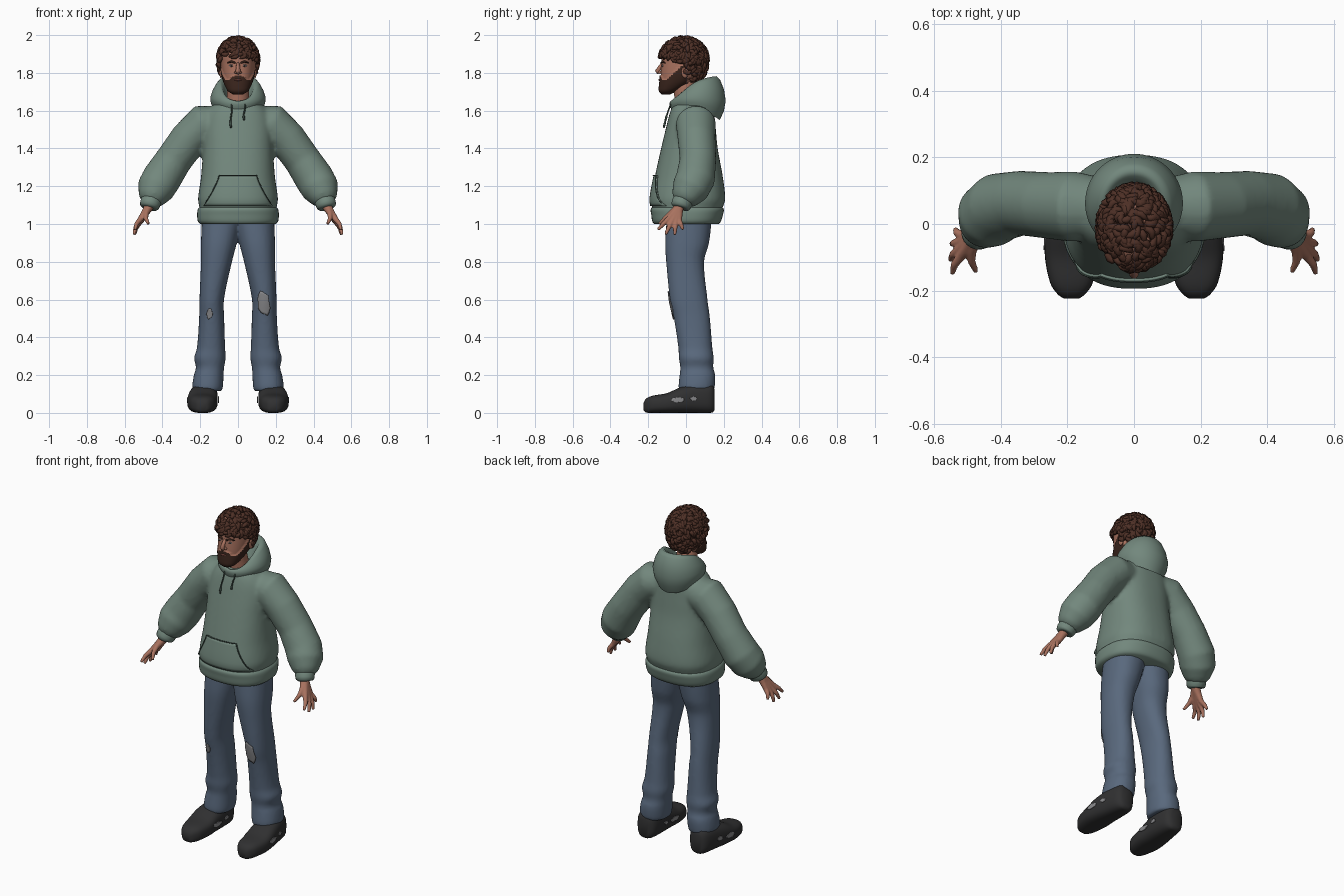
import bpy, bmesh, math, random
from mathutils import Vector

random.seed(4)
cube = bpy.data.objects.get("Cube")
if cube:
    bpy.data.objects.remove(cube, do_unlink=True)


def material(name, *rgb):
    m = bpy.data.materials.new(name)
    m.use_nodes = True
    m.diffuse_color = (*rgb, 1)
    m.node_tree.nodes["Principled BSDF"].inputs["Base Color"].default_value = (*rgb, 1)
    return m


GREEN = material("sage_green", .17, .245, .205)
SEAM = material("dark_green", .05, .08, .065)
DENIM = material("denim_blue", .1, .14, .205)
GREY = material("worn_grey", .25, .25, .26)
BLACK = material("shoe_black", .03, .03, .031)
HAIR = material("hair_brown", .075, .029, .019)
BEARD = material("beard_brown", .042, .018, .012)
SKIN = material("skin", .4, .17, .115)
LIP = material("lip", .25, .08, .065)


def finish(bm, name, mats, voxel=0, smooth=3, plate=0, subsurf=0):
    bmesh.ops.recalc_face_normals(bm, faces=bm.faces)
    me = bpy.data.meshes.new(name)
    bm.to_mesh(me)
    bm.free()
    for m in mats:
        me.materials.append(m)
    me.polygons.foreach_set("use_smooth", [True] * len(me.polygons))
    ob = bpy.data.objects.new(name, me)
    bpy.context.collection.objects.link(ob)
    if voxel:
        r = ob.modifiers.new("blend", "REMESH")
        r.mode, r.voxel_size, r.use_smooth_shade = "VOXEL", voxel, True
        ob.modifiers.new("soften", "SMOOTH").iterations = smooth
    if plate:
        ob.modifiers.new("plate", "SOLIDIFY").thickness = plate
    if subsurf:
        s = ob.modifiers.new("round", "SUBSURF")
        s.levels = s.render_levels = subsurf
    return ob


def grid(bm, rings, closed=True, cap=True):
    vs = [[bm.verts.new(p) for p in ring] for ring in rings]
    n = len(vs[0])
    for a, b in zip(vs, vs[1:]):
        for i in range(n if closed else n - 1):
            j = (i + 1) % n
            bm.faces.new((a[i], a[j], b[j], b[i]))
    if cap:
        bm.faces.new(vs[0])
        bm.faces.new(vs[-1])


def section(rows, t):
    """Smoothly interpolated (u0, u1, v0, v1) at position t of a row list."""
    t = min(max(t, rows[0][0]), rows[-1][0])
    i = max(k for k in range(len(rows) - 1) if rows[k][0] <= t)
    a, b = rows[i], rows[i + 1]
    p, q = rows[max(i - 1, 0)], rows[min(i + 2, len(rows) - 1)]
    h = b[0] - a[0]
    f = (t - a[0]) / h
    out = []
    for k in range(1, 5):
        m, w = (b[k] - p[k]) / (b[0] - p[0]) * h, (q[k] - a[k]) / (q[0] - a[0]) * h
        d = b[k] - a[k]
        out.append(a[k] + f * (m + f * (3 * d - 2 * m - w + f * (m + w - 2 * d))))
    return out


def loft(bm, rows, place, steps=40, sides=40, n=2.2):
    rings = []
    for k in range(steps + 1):
        t = rows[0][0] + (rows[-1][0] - rows[0][0]) * k / steps
        u0, u1, v0, v1 = section(rows, t)
        ring = []
        for i in range(sides):
            c, s = math.cos(math.tau * i / sides), math.sin(math.tau * i / sides)
            c, s = (math.copysign(abs(x) ** (2 / n), x) for x in (c, s))
            ring.append(place((u0 + u1 + c * (u1 - u0)) / 2, (v0 + v1 + s * (v1 - v0)) / 2, t))
        rings.append(ring)
    grid(bm, rings)


def surface(rows, t, u, side=-1, n=2.2):
    u0, u1, v0, v1 = section(rows, t)
    x = min(abs(2 * u - u0 - u1) / (u1 - u0), 1)
    return (v0 + v1 + side * (v1 - v0) * (1 - x ** n) ** (1 / n)) / 2


def patch(bm, rows, place, t0, u0, dt, du, side=-1, lift=.003, n=2.2):
    edge = [random.uniform(.75, 1.1) for _ in range(18)]
    rings = []
    for k in (.15, .5, .8, 1):
        ring = []
        for i, e in enumerate(edge):
            a = math.tau * i / len(edge)
            t, u = t0 + dt * k * e * math.sin(a), u0 + du * k * e * math.cos(a)
            ring.append(place(u, surface(rows, t, u, side, n) + side * lift, t))
        rings.append(ring)
    grid(bm, rings)
    bm.faces.remove(bm.faces[:][-1]) if len(bm.faces[:][-1].verts) == len(edge) else None


def tube(bm, path, radii, sides=12):
    path = [Vector(p) for p in path]
    side, old, rings = None, None, []
    for i, p in enumerate(path):
        d = (path[min(i + 1, len(path) - 1)] - path[max(i - 1, 0)]).normalized()
        side = d.orthogonal().normalized() if side is None else old.rotation_difference(d) @ side
        old, up = d, d.cross(side)
        angles = [math.tau * k / sides for k in range(sides)]
        rings.append([p + radii[i] * (side * math.cos(a) + up * math.sin(a)) for a in angles])
    grid(bm, rings)


def ball(bm, c, size):
    vs = bmesh.ops.create_uvsphere(bm, u_segments=16, v_segments=10, radius=1)["verts"]
    for v in vs:
        v.co = Vector(c) + Vector(a * b for a, b in zip(v.co, size))
    return vs


def upright(s=1):
    return lambda u, v, t: (s * u, v, t)


# Hoodie body and sleeves, blended into one surface
torso = [(1.03, -.2, .2, -.165, .17), (1.09, -.205, .205, -.18, .195), (1.13, -.212, .212, -.186, .208),
         (1.25, -.196, .196, -.165, .195), (1.4, -.185, .185, -.132, .168), (1.5, -.182, .182, -.108, .158),
         (1.58, -.165, .165, -.088, .15), (1.63, -.13, .13, -.07, .14), (1.66, -.08, .08, -.05, .1)]
sleeve = [(.08, .05, 1.54), (.18, .052, 1.53), (.26, .056, 1.45), (.34, .063, 1.34), (.405, .05, 1.24),
          (.437, .022, 1.185), (.458, -.01, 1.135), (.466, -.02, 1.115)]
bm = bmesh.new()
loft(bm, torso, upright(), n=2.4)
for s in (1, -1):
    tube(bm, [(s * x, y, z) for x, y, z in sleeve], [.085, .106, .1, .097, .104, .1, .072, .05], 24)
finish(bm, "hoodie", [GREEN], .012, 4)

# Ribbed hem and cuffs
hem = [(1, -.2, .2, -.168, .172), (1.012, -.212, .212, -.178, .184), (1.05, -.216, .216, -.184, .196),
       (1.08, -.212, .212, -.187, .2), (1.092, -.2, .2, -.175, .185)]
bm = bmesh.new()
loft(bm, hem, upright(), 10, 48, 2.4)
finish(bm, "hoodie_hem", [GREEN])
bm = bmesh.new()
for s in (1, -1):
    cuff = [(.452, -.005, 1.145), (.457, -.011, 1.13), (.468, -.028, 1.1), (.471, -.033, 1.09), (.472, -.034, 1.086)]
    tube(bm, [(s * x, y, z) for x, y, z in cuff], [.048, .056, .053, .048, .035], 20)
finish(bm, "sleeve_cuffs", [GREEN])

# Lowered hood: inner wall, rim, bulge and tuck, each as front / side / back
hood = [((.055, 1.6), (.05, 1.62), (.04, 1.64)), ((.085, 1.635), (.065, 1.69), (.075, 1.7)),
        ((.103, 1.652), (.085, 1.745), (.115, 1.79)), ((.114, 1.652), (.108, 1.74), (.15, 1.785)),
        ((.12, 1.635), (.156, 1.665), (.197, 1.645)), ((.108, 1.605), (.13, 1.62), (.15, 1.55))]
rings = []
for keys in hood:
    ring = []
    for i in range(40):
        a = math.tau * i / 40
        t = (1 - math.cos(a)) / 2
        w = ((1 - t) * (1 - 2 * t), 4 * t * (1 - t), t * (2 * t - 1))
        r, z = (sum(k[c] * f for k, f in zip(keys, w)) for c in (0, 1))
        ring.append((r * math.sin(a), .03 - r * math.cos(a), z))
    rings.append(ring)
bm = bmesh.new()
grid(bm, rings, cap=False)
finish(bm, "hood", [GREEN], subsurf=1)


# Front pocket with seams
def pocket_point(u, v, lift):
    x, z = u * (.1 + .083 * (1 - v) ** 1.3), 1.095 + .162 * v
    return (x, surface(torso, z, x, n=2.4) - lift, z)


bm = bmesh.new()
grid(bm, [[pocket_point(i / 10, k / 10, .008) for i in range(-10, 11)] for k in range(11)], False, False)
finish(bm, "front_pocket", [GREEN], plate=.008)
bm = bmesh.new()
for s in (1, -1):
    tube(bm, [pocket_point(s, k / 10, .011) for k in range(1, 11)], [.0028] * 10, 6)
tube(bm, [pocket_point(i / 8, 1, .011) for i in range(-8, 9)], [.0022] * 17, 6)
finish(bm, "pocket_seams", [SEAM])

# Drawstrings
bm = bmesh.new()
for x, low in ((-.036, 1.51), (.034, 1.55)):
    zs = [1.645 + (low - 1.645) * k / 6 for k in range(7)]
    tube(bm, [(x + .004 * math.sin(k), surface(torso, z, x) - .014, z) for k, z in enumerate(zs)],
         [.004] * 5 + [.006, .005], 8)
finish(bm, "drawstrings", [SEAM])

# Jeans
leg = [(.115, .085, .235, -.035, .145), (.135, .08, .242, -.04, .152), (.2, .076, .234, -.034, .155),
       (.24, .074, .222, -.03, .144), (.29, .065, .233, -.038, .147), (.34, .068, .218, -.04, .14),
       (.5, .073, .206, -.064, .127), (.6, .074, .204, -.085, .114), (.8, .032, .196, -.105, .096),
       (.9, .006, .196, -.11, .122), (1.06, -.03, .19, -.1, .14)]
bm = bmesh.new()
for s in (1, -1):
    loft(bm, leg, upright(s), 50, 32)
finish(bm, "jeans", [DENIM], .01, 3)
bm = bmesh.new()
patch(bm, leg, upright(1), .58, .137, .07, .034)
patch(bm, leg, upright(-1), .525, .15, .028, .017)
finish(bm, "worn_knees", [GREY], plate=.004)

# Shoes with scuffs on both sides
shoe = [(-.224, .012, .055, .165, .21), (-.212, .002, .075, .148, .228), (-.18, 0, .09, .125, .25),
        (-.1, 0, .105, .11, .267), (-.03, 0, .135, .108, .265), (.05, 0, .155, .108, .252),
        (.12, 0, .155, .115, .237), (.145, .004, .145, .13, .222), (.152, .015, .12, .145, .21)]
bm, scuffs = bmesh.new(), bmesh.new()
for s in (1, -1):
    def lying(u, v, t):
        return (s * v, t, u)
    loft(bm, shoe, lying, 36, 28, 2.8)
    for side in (1, -1):
        patch(scuffs, shoe, lying, -.045, .068, .038, .015, side, n=2.8)
        patch(scuffs, shoe, lying, .04, .075, .02, .012, side, n=2.8)
finish(bm, "shoes", [BLACK])
finish(scuffs, "shoe_scuffs", [GREY], plate=.004)

# Hands: every finger runs from the wrist so that together they form the palm
knuckles = [((.517, -.094, 1.025), (.545, -.148, .97)), ((.52, -.074, 1.015), (.551, -.108, .945)),
            ((.518, -.054, 1.012), (.547, -.06, .942)), ((.512, -.036, 1.018), (.536, -.016, .97)),
            ((.487, -.082, 1.055), (.474, -.142, 1.0))]
bm = bmesh.new()
for s in (1, -1):
    for a, b in knuckles:
        a, b, wrist = Vector(a), Vector(b), Vector((.472, -.037, 1.09))
        bend = a.lerp(b, .5) + Vector((.007, 0, .002))
        path = [wrist + Vector((-.006, .01, .03)), wrist, wrist.lerp(a, .5), a, bend, b]
        tube(bm, [(s * p.x, p.y, p.z) for p in path], [.028, .026, .019, .015, .012, .008])
finish(bm, "hands", [SKIN], .005, 2)

# Head and neck; the beard is a raised region of the head
head = [(1.692, -.025, .025, -.128, -.085), (1.705, -.046, .046, -.138, -.06), (1.73, -.062, .062, -.138, -.01),
        (1.765, -.076, .076, -.134, .05), (1.8, -.084, .084, -.133, .085), (1.85, -.088, .088, -.13, .1),
        (1.9, -.088, .088, -.125, .1), (1.95, -.07, .07, -.1, .08), (1.975, -.035, .035, -.06, .04)]
bm = bmesh.new()
loft(bm, head, upright(), 64, 72)
bmesh.ops.recalc_face_normals(bm, faces=bm.faces)
bm.normal_update()
hairy = set()
for f in bm.faces:
    c = f.calc_center_median()
    line = 1.763 + max(0, c.y + .1) * .95
    if abs(c.x) < .038 and c.y < -.09:
        line = 1.787 - abs(c.x) * .3
    if c.z < line and c.y < .005:
        f.material_index = 1
        hairy.update(f.verts)
for v in hairy:
    v.co += v.normal * .006
finish(bm, "head_and_beard", [SKIN, BEARD])
bm = bmesh.new()
tube(bm, [(0, .02, 1.58), (0, .005, 1.65), (0, -.012, 1.72), (0, -.015, 1.78)], [.075, .06, .057, .055], 24)
finish(bm, "neck", [SKIN])

# Facial features
bm, eyes, dark, mouth = (bmesh.new() for _ in range(4))
tube(bm, [(0, -.124, 1.85), (0, -.139, 1.83), (0, -.15, 1.81), (0, -.143, 1.797)], [.009, .01, .014, .01])
for s in (1, -1):
    ball(bm, (s * .011, -.138, 1.803), (.009, .01, .008))
    ball(bm, (s * .089, -.005, 1.805), (.011, .02, .032))
    y = surface(head, 1.838, .034)
    ball(eyes, (s * .034, y, 1.838), (.014, .004, .006))
    ball(dark, (s * .034, y - .003, 1.838), (.005, .003, .005))
    tube(dark, [(s * x, surface(head, z, x) - .002, z) for x, z in ((.014, 1.853), (.035, 1.86), (.056, 1.853))],
         [.005, .006, .003], 8)
ball(mouth, (0, -.141, 1.763), (.02, .005, .005))
finish(bm, "nose_and_ears", [SKIN])
finish(eyes, "eyes", [GREY])
finish(dark, "pupils_and_brows", [BEARD])
finish(mouth, "lips", [LIP])


# Curly hair: a trimmed cap covered in short twisting locks
def hairline(y):
    return 1.885 - min(max((y + .08) / .13, 0), 1) * .13


centre = Vector((0, -.012, 1.87))


def scalp(d):
    return centre + Vector((d.x * .102, d.y * .122, d.z * (.113 if d.z > 0 else .15)))


bm = bmesh.new()
cap = ball(bm, (0, 0, 0), (1, 1, 1))
for v in cap:
    v.co = scalp(v.co)
bmesh.ops.delete(bm, geom=[v for v in cap if v.co.z < hairline(v.co.y)], context="VERTS")
count = 0
while count < 330:
    d = Vector(random.gauss(0, 1) for _ in range(3)).normalized()
    p = scalp(d)
    if p.z < hairline(p.y) + .006:
        continue
    count += 1
    flow = Vector((random.uniform(-1, 1), random.uniform(-1, 1), random.uniform(-1.6, .3)))
    flow = (flow - d * flow.dot(d)).normalized()
    curl = d.cross(flow) * random.choice((-1, 1))
    path = [p + flow * (.011 * k - .015) + curl * .008 * math.sin(k * 1.1)
            + d * (.008 * math.sin(k * .8) - .002) for k in range(5)]
    tube(bm, path, [.007, .012, .012, .009, .003], 6)
finish(bm, "curly_hair", [HAIR])
